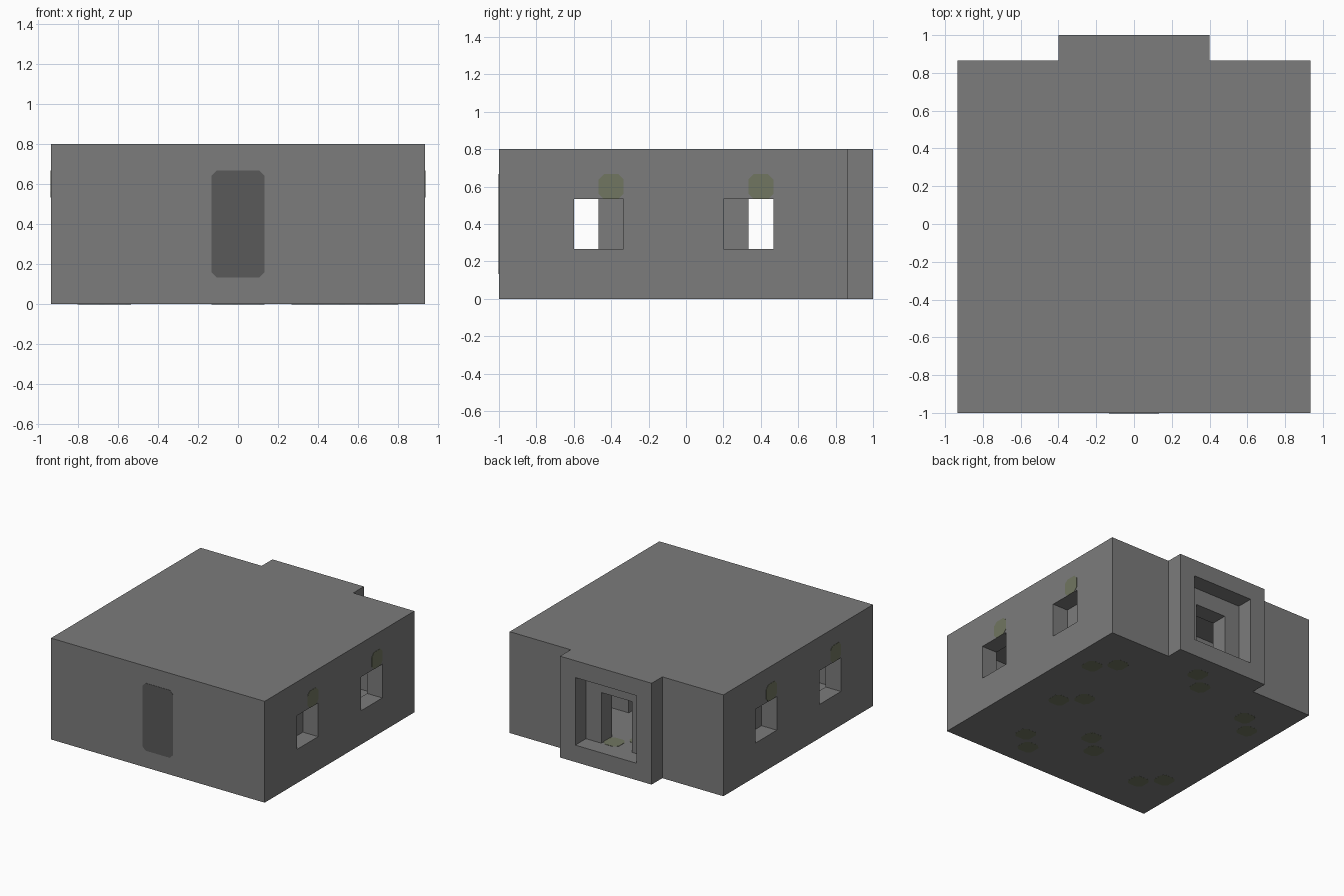
import bpy, bmesh
from mathutils import Matrix, Vector

old = bpy.data.objects.get("Cube")
if old:
    bpy.data.objects.remove(old, do_unlink=True)

U = 2 / 15  # one building module


def pos(x, y, z):
    """Module coordinates (y counted from the front wall) to scene units."""
    return Vector((x * U, y * U - 1, z * U))


def material(name, colour):
    m = bpy.data.materials.new(name)
    m.use_nodes = True
    m.diffuse_color = (*colour, 1)
    m.node_tree.nodes["Principled BSDF"].inputs["Base Color"].default_value = (*colour, 1)
    return m


STONE = material("grey stone", (0.2, 0.2, 0.2))
DARK = material("dark door grey", (0.1, 0.1, 0.1))
MOSS = material("mossy grey", (0.165, 0.18, 0.12))


def finish(name, bm, mat):
    bmesh.ops.recalc_face_normals(bm, faces=bm.faces)
    mesh = bpy.data.meshes.new(name)
    bm.to_mesh(mesh)
    bm.free()
    mesh.materials.append(mat)
    ob = bpy.data.objects.new(name, mesh)
    bpy.context.collection.objects.link(ob)
    return ob


def prism(name, points, depth, mat):
    """Extrude a closed outline along the depth vector."""
    bm = bmesh.new()
    face = bm.faces.new([bm.verts.new(p) for p in points])
    ext = bmesh.ops.extrude_face_region(bm, geom=[face])
    verts = [v for v in ext["geom"] if isinstance(v, bmesh.types.BMVert)]
    bmesh.ops.translate(bm, verts=verts, vec=depth)
    return finish(name, bm, mat)


def box(name, xs, ys, zs, mat=STONE):
    corners = [(xs[0], ys[0]), (xs[1], ys[0]), (xs[1], ys[1]), (xs[0], ys[1])]
    return prism(name, [pos(x, y, zs[0]) for x, y in corners],
                 Vector((0, 0, (zs[1] - zs[0]) * U)), mat)


def plate(name, centre, a, b, mat):
    """Thin chamfered plate; a and b are its half-extent vectors in modules."""
    c, a, b = pos(*centre), Vector(a) * U, Vector(b) * U
    n = a.cross(b).normalized() * 0.004
    ca, cb = a.normalized() * 0.028, b.normalized() * 0.028
    pts = []
    for i, j in ((1, 1), (-1, 1), (-1, -1), (1, -1)):
        p, q = i * a + j * (b - cb), i * (a - ca) + j * b
        pts += [p, q] if i * j > 0 else [q, p]
    return prism(name, [c + p - n / 2 for p in pts], n, mat)


# Outer shell with the rear porch
outline = [(-7, 0), (7, 0), (7, 14), (3, 14), (3, 15), (-3, 15), (-3, 14), (-7, 14)]
shell = prism("building_shell", [pos(x, y, 0) for x, y in outline],
              Vector((0, 0, 6 * U)), STONE)

# Hollow interior, side windows, porch recess and rear doorway
cutters = [
    box("cut_interior", (-6, 6), (1, 13), (1, 5)),
    box("cut_front_windows", (-8, 8), (3, 5), (2, 4)),
    box("cut_rear_windows", (-8, 8), (9, 11), (2, 4)),
    box("cut_porch", (-2, 2), (14, 16), (1, 5)),
    box("cut_doorway", (-1, 1), (12, 14.5), (1, 4)),
]
bpy.context.view_layer.objects.active = shell
for cutter in cutters:
    cutter.hide_render = True
    mod = shell.modifiers.new(cutter.name, "BOOLEAN")
    mod.operation = "DIFFERENCE"
    mod.solver = "EXACT"
    mod.object = cutter
    bpy.ops.object.modifier_apply(modifier=mod.name)
for cutter in cutters:
    bpy.data.objects.remove(cutter, do_unlink=True)

# Partition walls either side of a central passage
for label, y in (("front", 4), ("rear", 9)):
    box(label + "_partition_left", (2, 6), (y, y + 1), (1, 5))
    box(label + "_partition_right", (-6, -2), (y, y + 1), (1, 5))

# Painted front door
plate("front_door", (0, 0, 3), (1, 0, 0), (0, 0, 2), DARK)

# Mossy patches above the windows, outside and inside
for side, ys in ((1, (4.5, 10.5)), (-1, (3.5, 9.5))):
    for y in ys:
        for x in (6, 7):
            plate("wall_moss", (side * x, y, 4.5), (0, 0.5, 0), (0, 0, 0.5), MOSS)

# Diagonal pairs of mossy slabs, on the floor and the underside
pairs = [(5, 11, -1), (4, 7, -1), (0, 13, 1), (-5, 11, 1),
         (3, 2, 1), (0, 4, 1), (-5, 3, -1)]
for x, y, slope in pairs:
    for s in (-0.5, 0.5):
        for z in (0, 1):
            plate("floor_moss", (x + s, y + s * slope, z + 0.01 * (1 - z)),
                  (0.5, 0, 0), (0, 0.5, 0), MOSS)
